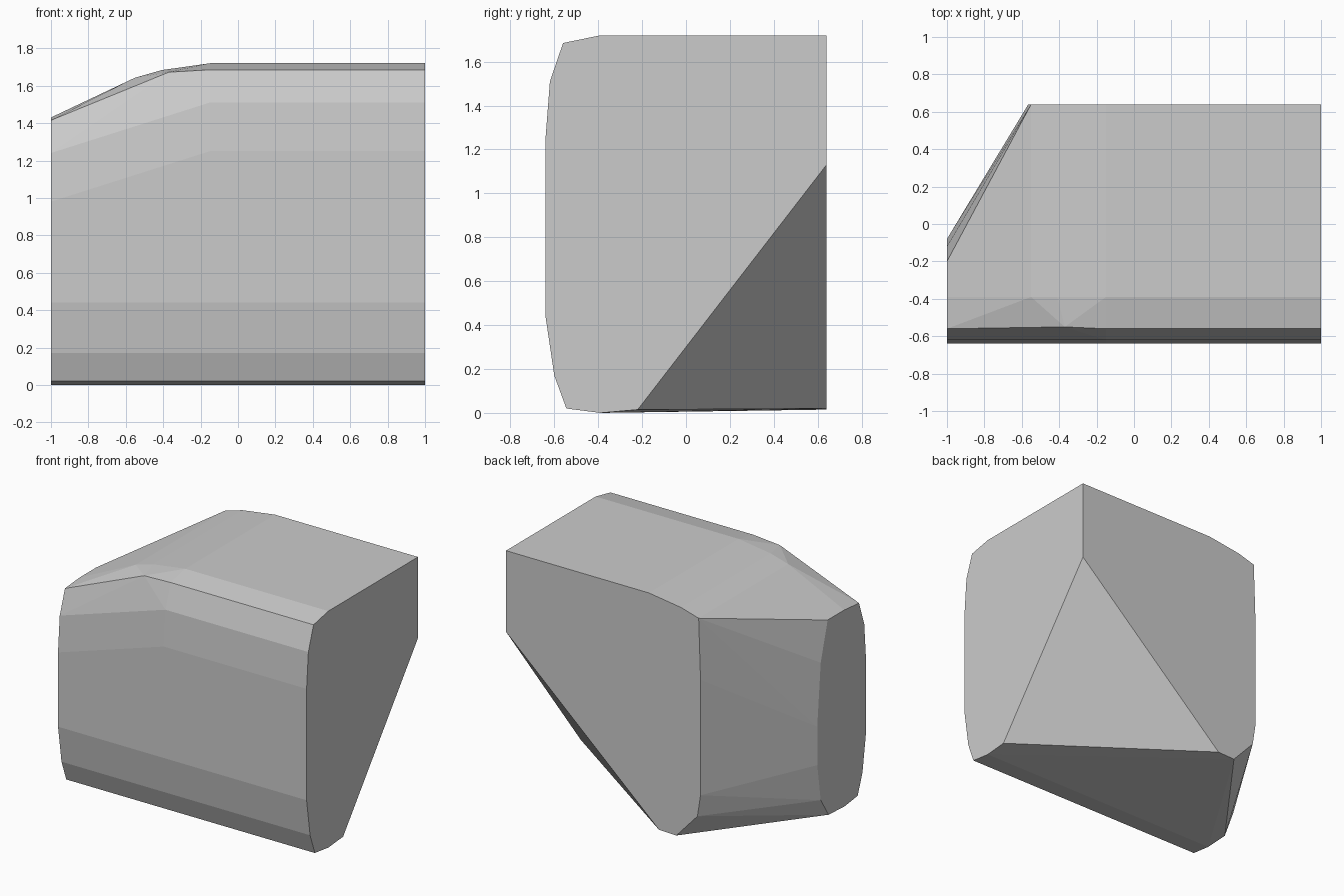
import bpy
import bmesh

cube = bpy.data.objects.get("Cube")
if cube:
    bpy.data.objects.remove(cube, do_unlink=True)


def make_material(name, grey):
    mat = bpy.data.materials.new(name)
    mat.use_nodes = True
    colour = (grey, grey, grey, 1)
    mat.diffuse_color = colour
    mat.node_tree.nodes["Principled BSDF"].inputs["Base Color"].default_value = colour
    return mat


def hull_object(name, points, mat):
    """Faceted convex solid wrapped around the given section points."""
    bm = bmesh.new()
    for p in points:
        bm.verts.new(p)
    result = bmesh.ops.convex_hull(bm, input=bm.verts)
    loose = set(result["geom_interior"]) | set(result["geom_unused"])
    bmesh.ops.delete(bm, geom=[v for v in loose if isinstance(v, bmesh.types.BMVert)],
                     context="VERTS")
    # merge coplanar triangles into clean flat facets
    bmesh.ops.dissolve_limit(bm, angle_limit=0.01, verts=bm.verts, edges=bm.edges)
    bmesh.ops.recalc_face_normals(bm, faces=bm.faces)
    mesh = bpy.data.meshes.new(name)
    bm.to_mesh(mesh)
    bm.free()
    mesh.materials.append(mat)
    obj = bpy.data.objects.new(name, mesh)
    bpy.context.collection.objects.link(obj)
    return obj


# rounded front profile (y, z), the same along the whole width at the bottom
lower_front = [(-.64, .44), (-.6, .17), (-.545, .02), (-.39, 0)]
upper_front = [(-.64, 1.25), (-.62, 1.51), (-.56, 1.685), (-.39, 1.72)]
points = []
for x in (1, -1):
    points += [(x, y, z) for y, z in lower_front]
for x, drop in ((1, 0), (-.15, 0), (-1, .27)):
    points += [(x, y, z - drop) for y, z in upper_front[:3]]

# top deck, bending down toward one side
for x, z in ((1, 1.72), (-.15, 1.72), (-.41, 1.683), (-.55, 1.643)):
    points += [(x, -.39, z), (x, .64, z)]
points += [(-.37, -.55, 1.672), (-1, -.39, 1.43)]

# three corners of the slanted rear underside cut
points += [(1, .64, 1.13), (1, -.22, .015), (-.23, .64, .02)]

# slanted rear side: edge on the back face, then edge on the end face
points += [(x, .64, z) for x, z in ((-.37, .015), (-.54, .2), (-.565, .36), (-.565, 1.2))]
points += [(-1, y, z) for y, z in ((-.2, 1.43), (-.12, 1.15), (-.08, .7),
                                   (-.08, .42), (-.12, .15), (-.21, .01))]

hull_object("faceted_block", points, make_material("light_grey", .6))
